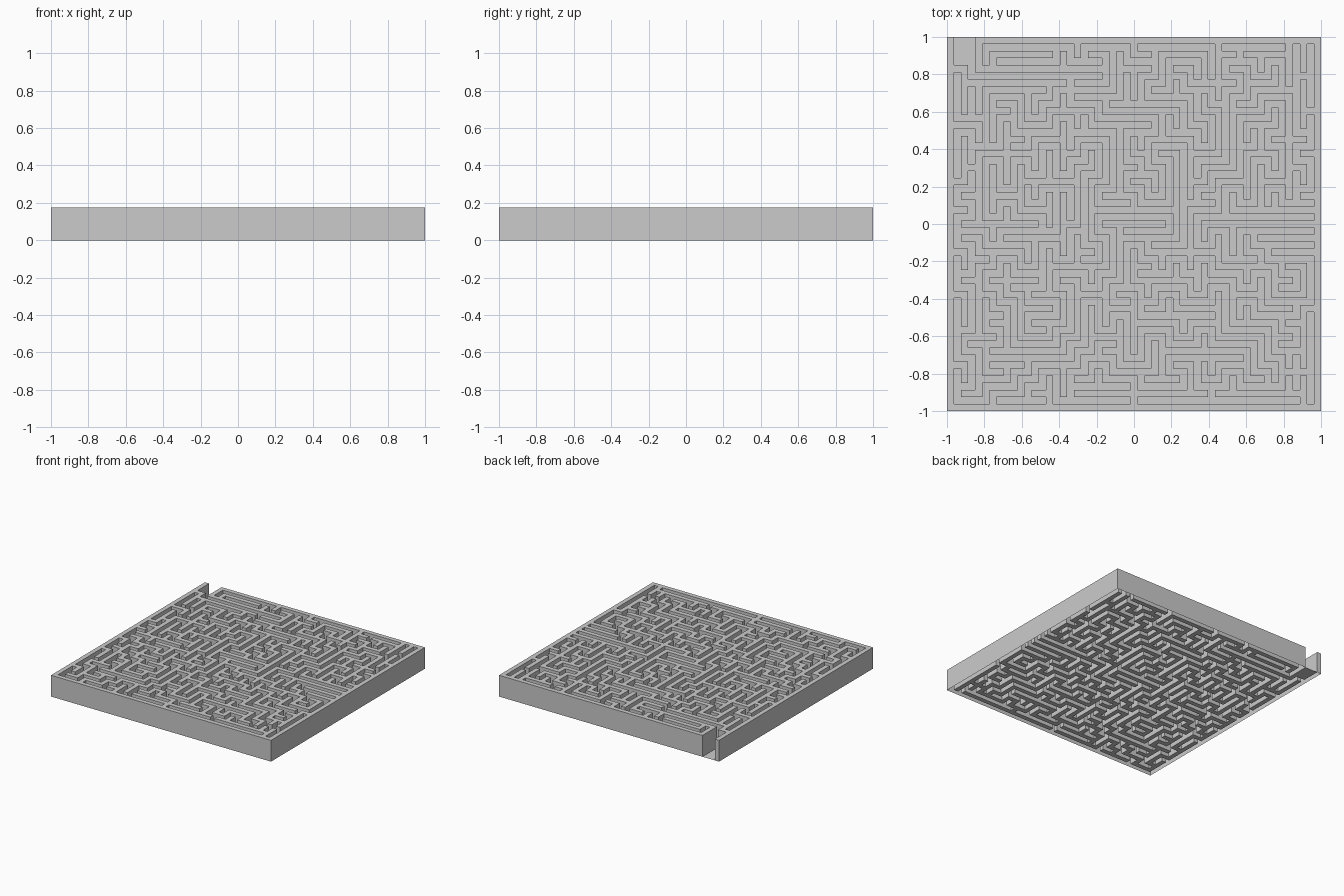
import bpy, bmesh, random

if "Cube" in bpy.data.objects:
    bpy.data.objects.remove(bpy.data.objects["Cube"])

N = 53                 # grid units per side: walls and corridors are one unit wide
U = 2.0 / N
H = 0.175
random.seed(11)

open_cells = set()
parent = {(x, y): (x, y) for x in range(1, N, 2) for y in range(1, N, 2)}


def find(c):
    while parent[c] != c:
        c = parent[c]
    return c


def link(a, b):
    """Open the passage between two neighbouring cells if it makes no loop."""
    ra, rb = find(a), find(b)
    if ra == rb:
        return False
    parent[ra] = rb
    open_cells.add(((a[0] + b[0]) // 2, (a[1] + b[1]) // 2))
    return True


def carve(*pts):
    """Open a straight-legged corridor through the given cells."""
    for (x0, y0), (x1, y1) in zip(pts, pts[1:]):
        sx = (x1 > x0) - (x1 < x0)
        sy = (y1 > y0) - (y1 < y0)
        while (x0, y0) != (x1, y1):
            nxt = (x0 + 2 * sx, y0 + 2 * sy)
            link((x0, y0), nxt)
            x0, y0 = nxt


# entrance area and the long corridors along the border
carve((1, 51), (1, 49), (3, 49), (3, 47), (21, 47))
carve((3, 49), (3, 51))
carve((5, 49), (5, 51), (15, 51))
carve((1, 47), (1, 41), (3, 41))
carve((3, 35), (3, 39), (1, 39), (1, 33))
carve((29, 51), (37, 51), (37, 47))
carve((39, 51), (47, 51))
carve((51, 51), (51, 43))
carve((39, 27), (51, 27))
carve((43, 25), (51, 25))
carve((51, 13), (51, 1))
carve((49, 7), (49, 3))
carve((27, 1), (37, 1))
carve((39, 1), (49, 1))
carve((17, 1), (25, 1))

# walls known to stay closed
closed = {(x, 48) for x in range(5, 21)} | {(x, 26) for x in range(39, 51)}
closed |= {(2, y) for y in range(42, 48)} | {(4, 49), (4, 51), (1, 48), (1, 40)}


def neighbours(c):
    out = []
    for dx, dy in ((2, 0), (-2, 0), (0, 2), (0, -2)):
        n = (c[0] + dx, c[1] + dy)
        if n in parent and (c[0] + dx // 2, c[1] + dy // 2) not in closed:
            out.append(n)
    random.shuffle(out)
    return out


# winding passages fill the rest
stack = [(25, 25)]
while stack:
    for n in neighbours(stack[-1]):
        if link(stack[-1], n):
            stack.append(n)
            break
    else:
        stack.pop()
rest = list(parent)
random.shuffle(rest)
for c in rest:
    for n in neighbours(c):
        link(c, n)

open_cells |= set(parent)
# wide doorway through the back wall at the left corner
open_cells |= {(x, y) for x in (1, 2, 3) for y in (49, 50, 51, 52)}


def height(x, y):
    inside = 0 <= x < N and 0 <= y < N
    return H if inside and (x, y) not in open_cells else 0.0


# one shell: corridor floors at the base, wall tops, and the upright faces between
bm = bmesh.new()
cache = {}


def vert(x, y, z):
    key = (x, y, z)
    if key not in cache:
        cache[key] = bm.verts.new((x * U - 1, y * U - 1, z))
    return cache[key]


def face(*pts):
    bm.faces.new([vert(*p) for p in pts])


for x in range(N):
    for y in range(N):
        z = height(x, y)
        face((x, y, z), (x + 1, y, z), (x + 1, y + 1, z), (x, y + 1, z))
        if z == 0.0:
            continue
        ring = [(x, y), (x + 1, y), (x + 1, y + 1), (x, y + 1)]
        for i, (dx, dy) in enumerate(((0, -1), (1, 0), (0, 1), (-1, 0))):
            if height(x + dx, y + dy) == 0.0:
                a, b = ring[i], ring[(i + 1) % 4]
                face((*a, 0.0), (*b, 0.0), (*b, H), (*a, H))

mesh = bpy.data.meshes.new("maze")
bm.to_mesh(mesh)
bm.free()
maze = bpy.data.objects.new("maze", mesh)
bpy.context.collection.objects.link(maze)
